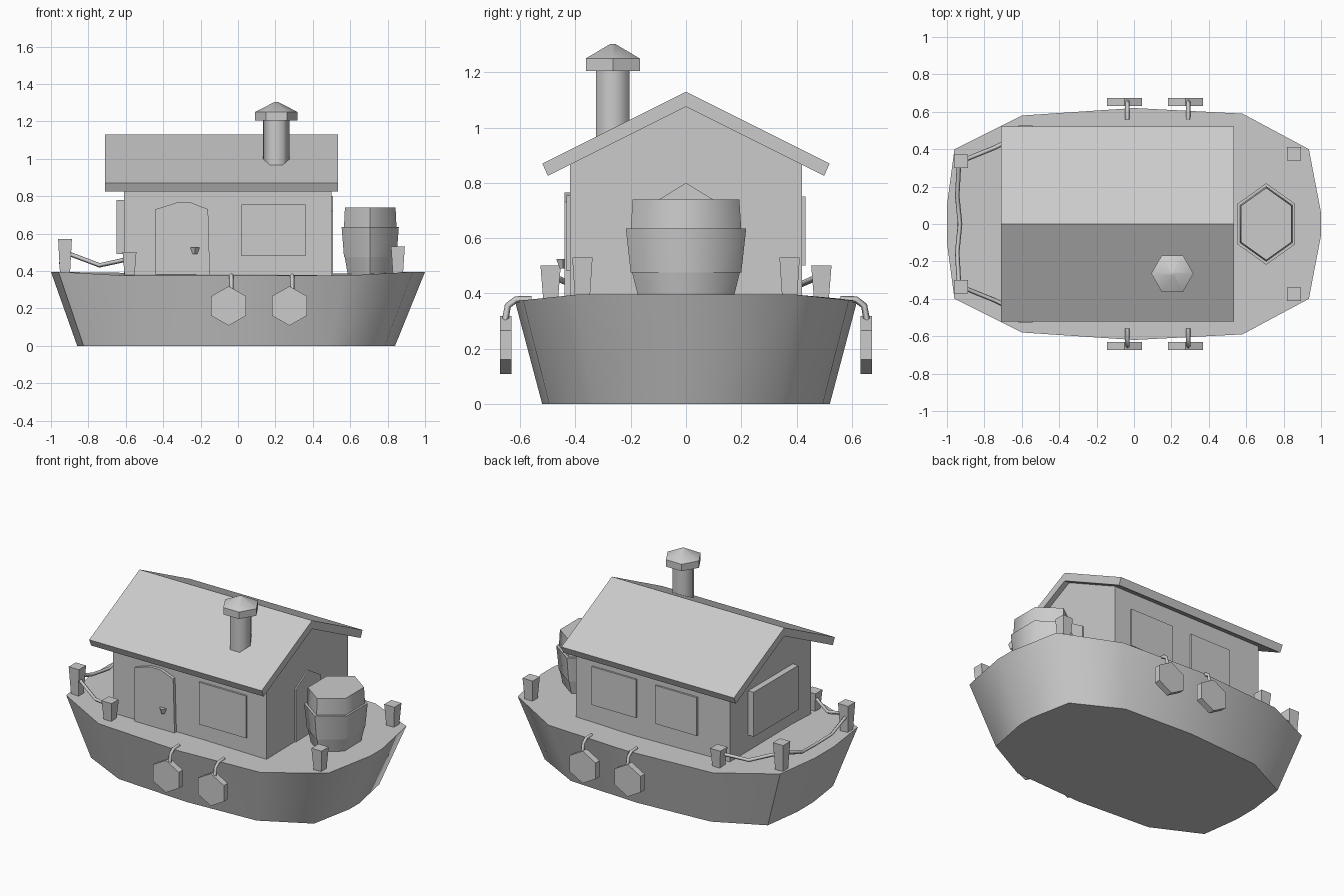
import bpy, bmesh, math

if "Cube" in bpy.data.objects:
    bpy.data.objects.remove(bpy.data.objects["Cube"])

grey = bpy.data.materials.new("plain grey")
grey.diffuse_color = (0.6, 0.6, 0.6, 1)
grey.use_nodes = True
grey.node_tree.nodes["Principled BSDF"].inputs["Base Color"].default_value = grey.diffuse_color


def make(name, verts, faces, angle=30):
    me = bpy.data.meshes.new(name)
    me.from_pydata(verts, [], faces)
    bm = bmesh.new()
    bm.from_mesh(me)
    bmesh.ops.recalc_face_normals(bm, faces=bm.faces)
    bm.to_mesh(me)
    bm.free()
    me.materials.append(grey)
    ob = bpy.data.objects.new(name, me)
    bpy.context.collection.objects.link(ob)
    bpy.ops.object.select_all(action='DESELECT')
    ob.select_set(True)
    bpy.context.view_layer.objects.active = ob
    bpy.ops.object.shade_smooth_by_angle(angle=math.radians(angle))
    return ob


def loft(name, rings, angle=30):
    """Closed solid through rings with equal point counts."""
    n = len(rings[0])
    verts = [p for r in rings for p in r]
    faces = [tuple(range(n)), tuple(range((len(rings) - 1) * n, len(rings) * n))]
    for k in range(len(rings) - 1):
        for i in range(n):
            j = (i + 1) % n
            faces.append((k * n + i, k * n + j, (k + 1) * n + j, (k + 1) * n + i))
    return make(name, verts, faces, angle)


def lathe(name, loc, profile, n=6, turn=0.0, sx=1.0, angle=65):
    rings = [[(loc[0] + sx * r * math.cos(turn + 2 * math.pi * i / n),
               loc[1] + r * math.sin(turn + 2 * math.pi * i / n), z)
              for i in range(n)] for r, z in profile]
    return loft(name, rings, angle)


def plate(name, outline, axis, near, far):
    """Outline of (along, z) points extruded along x or y."""
    def put(d):
        return [(d, a, z) if axis == 'x' else (a, d, z) for a, z in outline]
    return loft(name, [put(near), put(far)])


def rect(a, b, z0, z1):
    return [(a, z0), (b, z0), (b, z1), (a, z1)]


def rope(name, pts, r=0.012):
    cu = bpy.data.curves.new(name, 'CURVE')
    cu.dimensions = '3D'
    cu.bevel_depth = r
    cu.bevel_resolution = 0
    cu.use_fill_caps = True
    sp = cu.splines.new('POLY')
    sp.points.add(len(pts) - 1)
    for p, co in zip(sp.points, pts):
        p.co = (*co, 1)
    cu.materials.append(grey)
    ob = bpy.data.objects.new(name, cu)
    bpy.context.collection.objects.link(ob)
    bpy.ops.object.select_all(action='DESELECT')
    ob.select_set(True)
    bpy.context.view_layer.objects.active = ob
    bpy.ops.object.convert(target='MESH')


# Hull: flared tub with slightly raised ends
half = [(1.0, .06), (.935, .4), (.58, .59), (0, .62), (-.6, .58), (-.96, .4), (-1.0, .1)]
outline = half + [(x, -y) for x, y in reversed(half)]
top = [(x, y, .375 if abs(x) < .8 else .395) for x, y in outline]
bottom = [(x * .85 - .01, y * .84, 0) for x, y in outline]
loft("hull", [bottom, top], 50)

# Cabin with gable ends
gable = [(-.42, .36), (.42, .36), (.42, .87), (0, 1.08), (-.42, .87)]
plate("cabin", gable, 'x', -.61, .5)

# Roof: bent slab
plate("roof", [(-.52, .87), (0, 1.13), (.52, .87), (.5, .825), (0, 1.075), (-.5, .825)],
      'x', -.71, .535)

# Doors and windows
plate("side_door", [(-.44, .37), (-.15, .37), (-.16, .73), (-.25, .765), (-.33, .765), (-.44, .73)],
      'y', -.41, -.44)
lathe("door_knob", (-.23, -.445), [(.012, .49), (.025, .525)], 4)
plate("side_window", rect(.02, .36, .48, .755), 'y', -.41, -.432)
plate("back_side_window_a", rect(.06, .38, .5, .75), 'y', .41, .432)
plate("back_side_window_b", rect(-.38, -.08, .5, .75), 'y', .41, .432)
plate("stern_window", rect(-.23, .23, .49, .78), 'x', -.6, -.65)
plate("bow_door", [(-.13, .37), (.13, .37), (.13, .72), (0, .8), (-.13, .72)], 'x', .49, .508)

# Chimney and its cap
lathe("chimney", (.205, -.265), [(.07, .95), (.07, 1.21)])
lathe("chimney_cap", (.205, -.265), [(.113, 1.205), (.113, 1.25), (.01, 1.303)], angle=50)

# Stepped barrel on the bow
q = math.pi / 2
for name, prof in (("barrel_base", [(.17, .375), (.195, .475)]),
                   ("barrel_middle", [(.2, .475), (.218, .635)]),
                   ("barrel_top", [(.2, .635), (.193, .74)])):
    lathe(name, (.707, 0), prof, 6, q, .81)

# Mooring posts, ropes and fenders on both sides
for side, s in (("left", -1), ("right", 1)):
    for name, x, y, z in (("bow_post", .855, .375, .53), ("middle_post", -.58, .49, .5),
                          ("stern_post", -.925, .335, .57)):
        lathe(f"{name}_{side}", (x, s * y), [(.036, .36), (.052, z)], 4, math.pi / 4)
    rope(f"side_rope_{side}", [(-.925, s * .335, .5), (-.74, s * .41, .43), (-.58, s * .49, .465)])
    for k, x in enumerate((-.05, .275)):
        hexagon = [(x + .108 * math.sin(i * math.pi / 3), .213 + .105 * math.cos(i * math.pi / 3))
                   for i in range(6)]
        plate(f"fender_{side}_{k}", hexagon, 'y', s * .632, s * .673)
        rope(f"fender_rope_{side}_{k}", [(x + .015, s * .655, .3), (x + .015, s * .645, .355),
                                         (x + .015, s * .615, .378), (x + .015, s * .56, .378)])

# Rope across the stern
rope("stern_rope", [(-.935, -.335, .5), (-.945, -.15, .44), (-.93, 0, .425),
                    (-.945, .15, .44), (-.935, .335, .5)])
